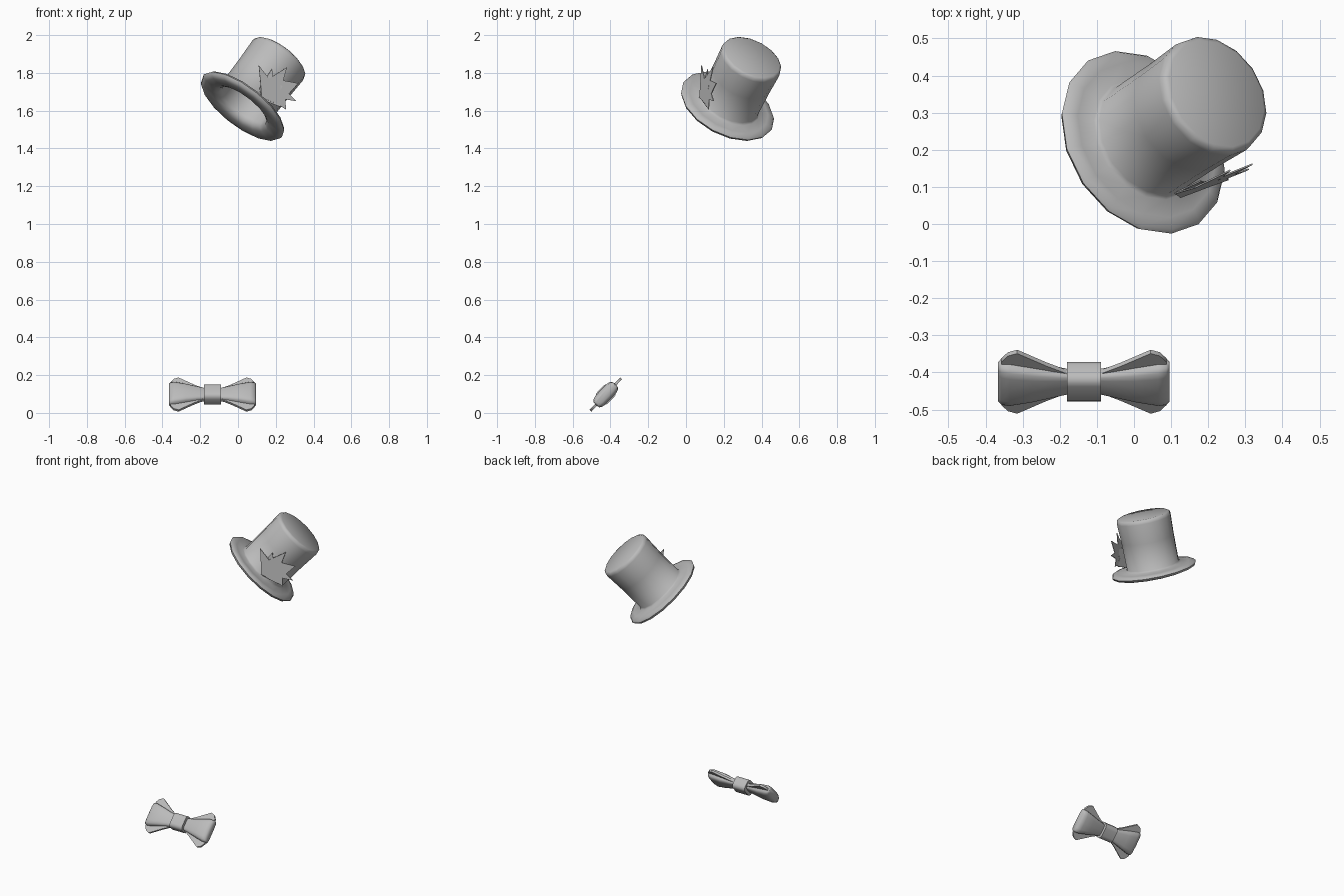
import bpy, bmesh, math
from mathutils import Matrix, Vector

cube = bpy.data.objects.get("Cube")
if cube:
    bpy.data.objects.remove(cube, do_unlink=True)

GREY = (0.5, 0.5, 0.5, 1)
grey = bpy.data.materials.new("plain_grey")
grey.use_nodes = True
grey.diffuse_color = GREY
grey.node_tree.nodes["Principled BSDF"].inputs["Base Color"].default_value = GREY


def make(name, bm, frame=None, angle=50):
    """Turn a bmesh into a smooth-shaded object placed by a frame."""
    bmesh.ops.recalc_face_normals(bm, faces=bm.faces)
    if frame:
        bm.transform(frame)
    mesh = bpy.data.meshes.new(name)
    bm.to_mesh(mesh)
    bm.free()
    mesh.materials.append(grey)
    ob = bpy.data.objects.new(name, mesh)
    bpy.context.collection.objects.link(ob)
    bpy.ops.object.select_all(action='DESELECT')
    ob.select_set(True)
    bpy.context.view_layer.objects.active = ob
    bpy.ops.object.shade_smooth_by_angle(angle=math.radians(angle))
    return ob


def skin(bm, rings):
    """Join successive vertex rings with quads."""
    for a, b in zip(rings, rings[1:]):
        for i in range(len(a)):
            j = (i + 1) % len(a)
            bm.faces.new((a[i], a[j], b[j], b[i]))


def frame_from(x, y, z, origin):
    m = Matrix((x, y, z)).transposed().to_4x4()
    m.translation = origin
    return m


# Hat: hollow lathe about a tilted axis
axis = Vector((0.565, 0.376, 0.735)).normalized()
side = Vector((-0.225, 0.08, 0.132))
side = (side - axis * side.dot(axis)).normalized()
hat_frame = frame_from(side, axis.cross(side), axis, (0.025, 0.22, 1.625))

profile = [(0.140, 0.325), (0.147, 0.02), (0.155, -0.004), (0.18, -0.018),
           (0.235, -0.020), (0.258, -0.014), (0.266, 0), (0.258, 0.011),
           (0.225, 0.016), (0.175, 0.020), (0.164, 0.030),
           (0.166, 0.2), (0.171, 0.325), (0.168, 0.342), (0.155, 0.350)]
bm = bmesh.new()
turns = [math.tau * k / 16 for k in range(16)]
rings = [[bm.verts.new((r * math.cos(t), r * math.sin(t), h)) for t in turns]
         for r, h in profile]
skin(bm, rings)
bm.faces.new(rings[0])
bm.faces.new(rings[-1])
make("top_hat", bm, hat_frame)

# Leaf ornament: two thin pointed leaves beside the crown
big_leaf = [(.125, 1.67), (.12, 1.74), (.11, 1.84), (.165, 1.77), (.26, 1.83),
            (.24, 1.76), (.32, 1.745), (.27, 1.69), (.31, 1.65), (.25, 1.66),
            (.255, 1.605), (.21, 1.635)]
small_leaf = [(.125, 1.66), (.115, 1.72), (.14, 1.76), (.18, 1.82),
              (.19, 1.76), (.235, 1.73), (.21, 1.68), (.225, 1.62)]
for name, points, slope, start in (("front_leaf", big_leaf, .42, .07),
                                   ("rear_leaf", small_leaf, .30, .082)):
    bm = bmesh.new()
    face = bm.faces.new([bm.verts.new((x, start + slope * (x - .125) + .1 * (z - 1.67), z))
                         for x, z in points])
    out = bmesh.ops.extrude_face_region(bm, geom=[face])
    bmesh.ops.translate(bm, vec=(-.001, .004, 0),
                        verts=[g for g in out["geom"] if isinstance(g, bmesh.types.BMVert)])
    make(name, bm, angle=20)

# Bow tie: local x is width, y is height, z is thickness
up = Vector((0, 0.69, 0.73)).normalized()
right = Vector((1, 0, 0))
bow_frame = frame_from(right, up, right.cross(up), (-0.135, -0.425, 0.097))

wing = [(.03, .036, .018), (.08, .047, .026), (.14, .062, .034),
        (.20, .076, .036), (.222, .076, .030), (.231, .070, .016)]
sheet = [(.03, .03), (.10, .068), (.18, .118), (.205, .108), (.222, .085)]


def rounded(c):
    return math.copysign(abs(c) ** 0.55, c)


for label, s in (("left", 1), ("right", -1)):
    # Padded loop of ribbon
    bm = bmesh.new()
    rings = [[bm.verts.new((s * x, h * rounded(math.cos(t)), n * rounded(math.sin(t))))
              for t in turns] for x, h, n in wing]
    skin(bm, rings)
    bm.faces.new(rings[0])
    bm.faces.new(rings[-1])
    make(label + "_bow_loop", bm, bow_frame)
    # Wider flat ribbon between the loop layers
    bm = bmesh.new()
    outline = sheet + [(x, -h) for x, h in reversed(sheet)]
    rings = [[bm.verts.new((s * x, h, n)) for x, h in outline] for n in (-.007, .007)]
    skin(bm, rings)
    bm.faces.new(rings[0])
    bm.faces.new(rings[1])
    make(label + "_bow_ribbon", bm, bow_frame)

# Knot in the middle
bm = bmesh.new()
bmesh.ops.create_cube(bm, size=1)
bmesh.ops.scale(bm, vec=(.092, .1, .082), verts=bm.verts)
long_edges = [e for e in bm.edges
              if abs(e.verts[0].co.x - e.verts[1].co.x) > .01]
bmesh.ops.bevel(bm, geom=long_edges, offset=.026, segments=4, profile=.5, affect='EDGES')
make("bow_knot", bm, bow_frame)
